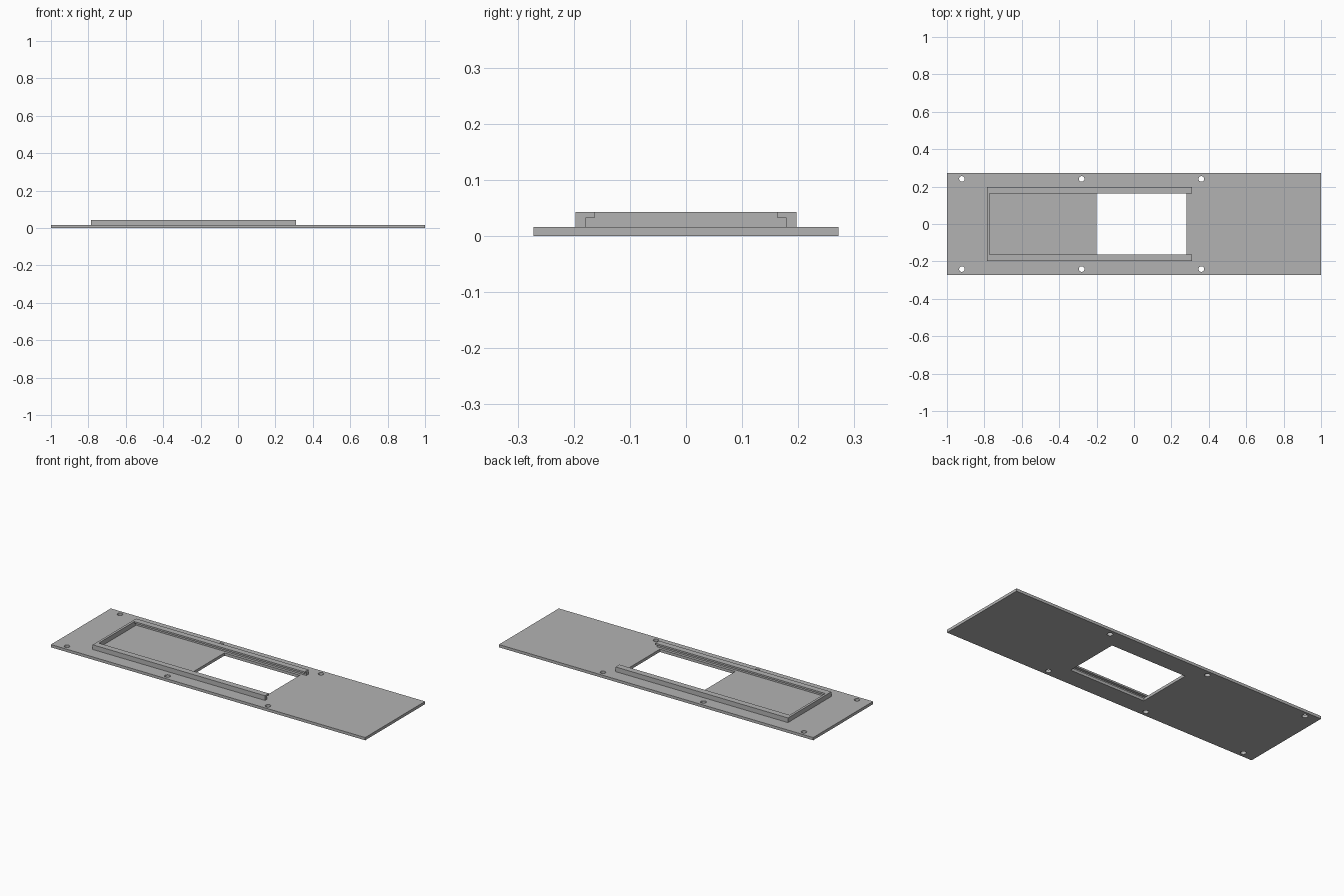
import bpy
import bmesh
import math

cube = bpy.data.objects.get("Cube")
if cube:
    bpy.data.objects.remove(cube, do_unlink=True)

# Plate and rail dimensions
HALF_X, HALF_Y, PLATE_Z = 1.0, 0.272, 0.016
RAIL_START, RAIL_END, RAIL_TOP = -0.787, 0.31, 0.043
OUTER, GROOVE, LIP, LIP_Z = 0.197, 0.178, 0.162, 0.033
END_WALL = 0.014

grey = bpy.data.materials.new("plain grey")
grey.use_nodes = True
colour = (0.45, 0.45, 0.45, 1)
grey.diffuse_color = colour
grey.node_tree.nodes["Principled BSDF"].inputs["Base Color"].default_value = colour


def rectangle(x0, x1, y0, y1):
    return [(x0, y0), (x1, y0), (x1, y1), (x0, y1)]


def circle(cx, cy, r, n=24):
    return [(cx + r * math.cos(math.tau * i / n), cy + r * math.sin(math.tau * i / n))
            for i in range(n)]


def plate_with_holes(name, outlines, thickness):
    """Fill nested closed outlines and extrude them up from the ground."""
    curve = bpy.data.curves.new(name, 'CURVE')
    curve.dimensions = '2D'
    curve.fill_mode = 'BOTH'
    curve.extrude = thickness / 2
    for outline in outlines:
        spline = curve.splines.new('POLY')
        spline.points.add(len(outline) - 1)
        for point, (x, y) in zip(spline.points, outline):
            point.co = (x, y, 0, 1)
        spline.use_cyclic_u = True
    source = bpy.data.objects.new(name, curve)
    bpy.context.collection.objects.link(source)
    graph = bpy.context.evaluated_depsgraph_get()
    mesh = bpy.data.meshes.new_from_object(source.evaluated_get(graph))
    bpy.data.objects.remove(source, do_unlink=True)
    bm = bmesh.new()
    bm.from_mesh(mesh)
    bmesh.ops.translate(bm, verts=bm.verts, vec=(0, 0, thickness / 2))
    return finish(name, bm, mesh)


def prism(name, profile, x0, x1):
    """Extrude a closed (y, z) profile along x."""
    bm = bmesh.new()
    face = bm.faces.new([bm.verts.new((x0, y, z)) for y, z in profile])
    extruded = bmesh.ops.extrude_face_region(bm, geom=[face])["geom"]
    moved = [v for v in extruded if isinstance(v, bmesh.types.BMVert)]
    bmesh.ops.translate(bm, verts=moved, vec=(x1 - x0, 0, 0))
    if face.is_valid and len(face.link_loops if hasattr(face, "link_loops") else []) > 0:
        face.normal_update()
    return finish(name, bm, bpy.data.meshes.new(name))


def finish(name, bm, mesh):
    bmesh.ops.remove_doubles(bm, verts=bm.verts, dist=0.0001)
    bmesh.ops.recalc_face_normals(bm, faces=bm.faces)
    for face in bm.faces:
        face.smooth = False
        face.material_index = 0
    bm.to_mesh(mesh)
    bm.free()
    mesh.materials.clear()
    mesh.materials.append(grey)
    obj = bpy.data.objects.new(name, mesh)
    bpy.context.collection.objects.link(obj)
    return obj


# Base plate with its window and six screw holes
outlines = [rectangle(-HALF_X, HALF_X, -HALF_Y, HALF_Y),
            rectangle(-0.2, 0.28, -LIP, LIP)]
for x in (-0.92, -0.28, 0.36):
    for y in (-0.241, 0.241):
        outlines.append(circle(x, y, 0.015))
plate_with_holes("base_plate", outlines, PLATE_Z)

# Side rails, each with a lip overhanging a groove
rail = [(OUTER, PLATE_Z), (OUTER, RAIL_TOP), (LIP, RAIL_TOP),
        (LIP, LIP_Z), (GROOVE, LIP_Z), (GROOVE, PLATE_Z)]
for name, side in (("front_rail", -1), ("back_rail", 1)):
    prism(name, [(side * y, z) for y, z in rail], RAIL_START, RAIL_END)

# Stop wall closing the channel between the rails
stop = [(-GROOVE, PLATE_Z), (GROOVE, PLATE_Z), (GROOVE, LIP_Z), (LIP, LIP_Z),
        (LIP, RAIL_TOP), (-LIP, RAIL_TOP), (-LIP, LIP_Z), (-GROOVE, LIP_Z)]
prism("stop_wall", stop, RAIL_START, RAIL_START + END_WALL)
